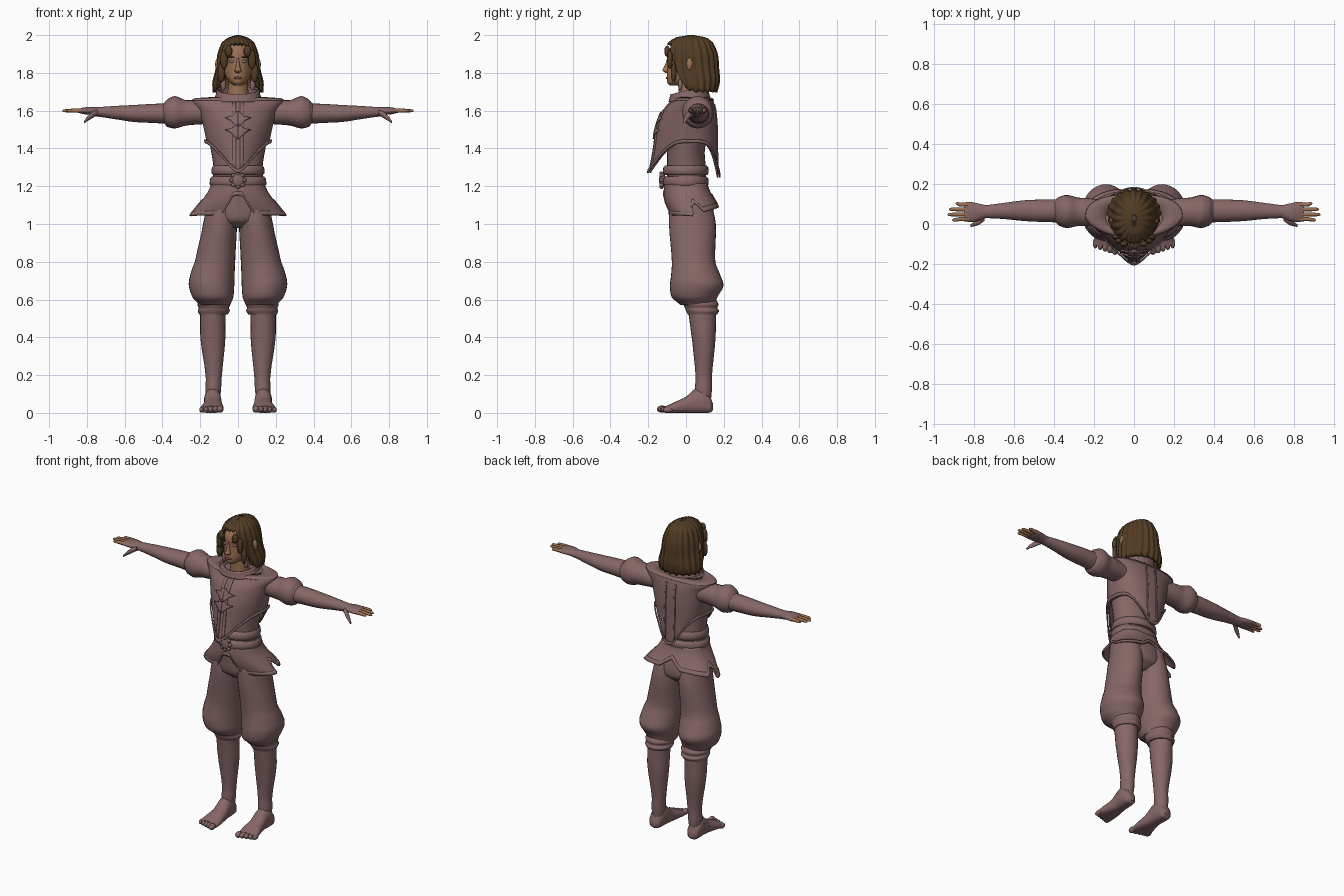
import bpy, bmesh, math
from mathutils import Vector

if "Cube" in bpy.data.objects:
    bpy.data.objects.remove(bpy.data.objects["Cube"])

def material(name, rgb):
    m = bpy.data.materials.new(name)
    m.diffuse_color = (*rgb, 1)
    m.use_nodes = True
    m.node_tree.nodes["Principled BSDF"].inputs["Base Color"].default_value = m.diffuse_color
    return m

CLOTH = material("mauve cloth", (0.24, 0.135, 0.135))
HAIR = material("brown hair", (0.085, 0.045, 0.018))
SKIN = material("tan skin", (0.33, 0.165, 0.085))
LIPS = material("dark lips", (0.2, 0.075, 0.05))
EYES = material("grey mauve eyes", (0.26, 0.2, 0.22))

def finish(name, bm, mat, mirror=False, thick=0, angle=50):
    bmesh.ops.recalc_face_normals(bm, faces=bm.faces)
    me = bpy.data.meshes.new(name)
    bm.to_mesh(me)
    bm.free()
    ob = bpy.data.objects.new(name, me)
    bpy.context.collection.objects.link(ob)
    me.materials.append(mat)
    bpy.ops.object.select_all(action='DESELECT')
    bpy.context.view_layer.objects.active = ob
    ob.select_set(True)
    bpy.ops.object.shade_smooth_by_angle(angle=math.radians(angle))
    if thick:
        s = ob.modifiers.new("thickness", 'SOLIDIFY')
        s.thickness, s.offset = thick, -1
    if mirror:
        ob.modifiers.new("mirror", 'MIRROR').use_mirror_merge = False
    return ob

# A ring is (height along axis, a0, a1, b0, b1): the bounds of a rounded section
def dense(rings, steps=4):
    out = []
    for i in range(len(rings) - 1):
        p = [rings[max(0, min(len(rings) - 1, i + k))] for k in (-1, 0, 1, 2)]
        for s in range(steps):
            t = s / steps
            r = [0.5 * (2*b + (c - a)*t + (2*a - 5*b + 4*c - d)*t*t + (3*b - a - 3*c + d)*t**3)
                 for a, b, c, d in zip(*p)]
            r[0] = p[1][0] + (p[2][0] - p[1][0]) * t
            out.append(r)
    return out + [list(rings[-1])]

def section(r, th, e=(1, 1)):
    c, s = math.cos(th), math.sin(th)
    k = e[0] if s < 0 else e[1]
    pw = lambda v: math.copysign(abs(v) ** k, v) if abs(v) > 1e-6 else 0
    return (r[1] + r[2]) / 2 + (r[2] - r[1]) / 2 * pw(c), (r[3] + r[4]) / 2 + (r[4] - r[3]) / 2 * pw(s)

def skin_rows(bm, rows, caps):
    vs = [[bm.verts.new(p) for p in row] for row in rows]
    n = len(vs[0])
    for a, b in zip(vs, vs[1:]):
        for i in range(n):
            bm.faces.new((a[i], a[(i+1) % n], b[(i+1) % n], b[i]))
    if caps:
        bm.faces.new(vs[0])
        bm.faces.new(vs[-1])

def loft(name, rings, mat, axis='Z', sides=24, mirror=False, e=(1, 1), steps=4):
    put = {'Z': lambda h, a, b: (a, b, h), 'X': lambda h, a, b: (h, a, b), 'Y': lambda h, a, b: (a, h, b)}[axis]
    bm = bmesh.new()
    skin_rows(bm, [[put(r[0], *section(r, 2*math.pi*i/sides, e)) for i in range(sides)]
                   for r in dense(rings, steps)], True)
    return finish(name, bm, mat, mirror)

def sym(rows):
    return [(z, -w, w, y0, y1) for z, w, y0, y1 in rows]

def at(rings, z):
    for a, b in zip(rings, rings[1:]):
        if b[0] <= z <= a[0]:
            t = (a[0] - z) / (a[0] - b[0])
            return [p + (q - p) * t for p, q in zip(a, b)]
    return rings[0] if z > rings[0][0] else rings[-1]

# Open shell whose upper and lower edges vary with direction
def shell(name, rings, top, bottom, mat, e=(1, 1), sides=64, n=18, grow=0, wave=0, thick=0.008, bias=1.0):
    d = dense(rings)
    rows = []
    for j in range(n + 1):
        row = []
        for i in range(sides):
            th = 2 * math.pi * i / sides
            z = top(th) + (bottom(th) - top(th)) * (j / n) ** bias
            r = at(d, z)
            g = grow + wave * math.cos(th * 20) * min(1, j / 5)
            row.append((*section([z, r[1]-g, r[2]+g, r[3]-g, r[4]+g], th, e), z))
        rows.append(row)
    bm = bmesh.new()
    skin_rows(bm, rows, False)
    return finish(name, bm, mat, thick=thick)

def ball(name, loc, size, mat, mirror=False):
    bm = bmesh.new()
    bmesh.ops.create_uvsphere(bm, u_segments=16, v_segments=10, radius=1)
    for v in bm.verts:
        v.co = Vector(p + c * s for p, c, s in zip(loc, v.co, size))
    return finish(name, bm, mat, mirror)

# Hips, waist and neck
loft("torso", sym([(1.66, .12, -.05, .12), (1.5, .155, -.11, .13), (1.4, .145, -.1, .1), (1.3, .13, -.1, .105),
                   (1.2, .14, -.1, .11), (1.1, .17, -.095, .14), (1.02, .165, -.085, .145), (.98, .06, -.04, .1)]), CLOTH, sides=32)
loft("neck", sym([(1.64, .06, -.04, .08), (1.77, .05, -.04, .07)]), SKIN)

# Trousers, cuffs and lower legs
loft("trouser_leg", [(1.14, .005, .165, -.085, .13), (1.0, .005, .185, -.09, .158), (.8, .015, .228, -.075, .155),
                     (.72, .018, .255, -.08, .185), (.67, .02, .26, -.085, .198), (.61, .025, .24, -.075, .165),
                     (.57, .04, .205, -.03, .155)], CLOTH, mirror=True, sides=32)
loft("trouser_cuff", [(.6, .05, .2, -.02, .16), (.575, .04, .215, -.015, .172), (.555, .048, .208, -.005, .166),
                      (.54, .043, .213, 0, .175), (.52, .055, .205, .01, .165)], CLOTH, mirror=True)
loft("lower_leg", [(.56, .065, .2, .01, .16), (.46, .067, .2, .022, .158), (.38, .068, .197, .033, .155),
                   (.2, .085, .172, .05, .138), (.12, .09, .172, .047, .137), (.04, .1, .165, .05, .13)], CLOTH, mirror=True)

# Feet and toes
loft("foot", [(.143, .115, .155, .015, .05), (.13, .1, .172, .002, .085), (.09, .09, .18, 0, .13), (.045, .088, .178, 0, .125),
              (0, .084, .182, 0, .085), (-.06, .077, .196, 0, .058), (-.11, .078, .203, 0, .036)], CLOTH, 'Y', mirror=True, e=(.7, 1))
for k in range(5):
    ball(f"toe_{k+1}", (.095 + k*.0245, -.128 + k*.008, .02 - k*.001), (.018 - k*.0015, .026, .019 - k*.001), CLOTH, True)

# Jacket with pointed front and back tails
J = sym([(1.675, .1, -.06, .1), (1.665, .235, -.065, .14), (1.6, .205, -.12, .157), (1.5, .18, -.155, .165),
         (1.43, .165, -.165, .165), (1.35, .14, -.178, .168), (1.25, .115, -.198, .172)])
JE = (1.2, .8)
def jacket_hem(th):
    s = math.sin(th)
    return 1.43 - (.16 * (-s) ** 3 if s < 0 else .185 * s ** 5)
shell("jacket", J, lambda th: 1.675, jacket_hem, CLOTH, JE, n=24, bias=1.6)
shell("jacket_hem_band", J, lambda th: jacket_hem(th) + .018, jacket_hem, CLOTH, JE, n=2, grow=.004)
shell("shoulder_edge", J, lambda th: 1.672, lambda th: 1.655, CLOTH, JE, n=3, grow=.005)
shell("collar", sym([(1.74, .105, -.085, .118), (1.69, .108, -.075, .115), (1.64, .125, -.085, .13)]),
      lambda th: 1.71 + .025 * math.sin(th), lambda th: 1.645, CLOTH, n=6)
shell("collar_rim", sym([(1.74, .105, -.085, .118), (1.69, .108, -.075, .115)]),
      lambda th: 1.712 + .025 * math.sin(th), lambda th: 1.7 + .025 * math.sin(th), CLOTH, n=2, grow=.005)

# Raised trim laid on the jacket surface: (z, inner x, outer x)
JD = dense(J)
def trim(name, spans, side, lift=.008):
    bm = bmesh.new()
    def point(x, z):
        r = at(JD, z)
        k = JE[0] if side < 0 else JE[1]
        c = min(1, x / r[2]) ** (1 / k)
        y = (r[3] + r[4]) / 2 + side * (r[4] - r[3]) / 2 * math.sqrt(1 - c * c) ** k
        return bm.verts.new((x, y + side * lift, z))
    rows = [[point(a + (b - a) * i / 3, z) for i in range(4)] for z, a, b in spans]
    for p, q in zip(rows, rows[1:]):
        for i in range(3):
            bm.faces.new((p[i], p[i+1], q[i+1], q[i]))
    finish(name, bm, CLOTH, True, .009)

zs = [1.655 - .03 * i for i in range(13)]
trim("front_placket", [(z, .012, .03) for z in zs], -1)
trim("back_seam_strip", [(z - .02, .028, .038) for z in zs], 1, .005)
for k, zc in enumerate((1.555, 1.49)):
    trim(f"star_clasp_{k+1}", [(zc + .04, 0, .006), (zc + .018, 0, .028), (zc + .009, 0, .07), (zc - .006, 0, .04),
                               (zc - .018, 0, .028), (zc - .04, 0, .006)], -1, .014)

# Belts and buckle
for k, (z, w) in enumerate(((1.285, .138), (1.225, .147))):
    loft(f"belt_{k+1}", sym([(z + .026, w - .008, -.11, .108), (z + .015, w, -.12, .118), (z - .015, w + .003, -.122, .12),
                             (z - .026, w - .006, -.112, .112)]), CLOTH, sides=32, steps=2)
ball("buckle", (0, -.125, 1.232), (.036, .018, .04), CLOTH)
for k in range(8):
    a = k * math.pi / 4
    ball(f"buckle_stud_{k+1}", (.034 * math.cos(a), -.13, 1.232 + .036 * math.sin(a)), (.011, .011, .011), CLOTH)

# Flared skirt panels, open at front and back and notched at the sides
S = sym([(1.215, .142, -.115, .115), (1.17, .16, -.118, .13), (1.11, .205, -.11, .165), (1.03, .265, -.08, .2)])
def skirt_hem(th):
    c, s = abs(math.cos(th)), math.sin(th)
    if s < 0:
        z = 1.045 if c > .32 else 1.15 - .105 * max(0, (c - .12) / .2)
    else:
        z = 1.06 + .03 * s if c > .25 else 1.14 - .05 * c / .25
    return z + max(0, .055 - abs(s - .08) * .3)
SE = (.9, .8)
shell("skirt", S, lambda th: 1.215, skirt_hem, CLOTH, SE, sides=96, n=10)
shell("skirt_hem_band", S, lambda th: skirt_hem(th) + .022, skirt_hem, CLOTH, SE, sides=96, n=2, grow=.004)

# Sleeves, forearms and hands
loft("puff_sleeve", [(.15, 0, .12, 1.53, 1.64), (.24, -.01, .13, 1.525, 1.655), (.28, -.01, .132, 1.52, 1.657),
                     (.335, -.02, .145, 1.506, 1.677), (.375, -.008, .135, 1.515, 1.66), (.395, .01, .12, 1.535, 1.638)],
     CLOTH, 'X', mirror=True)
loft("forearm", [(.36, .008, .122, 1.53, 1.638), (.45, .01, .122, 1.535, 1.636), (.55, .015, .118, 1.54, 1.63),
                 (.65, .025, .105, 1.555, 1.625), (.76, .03, .092, 1.57, 1.618)], CLOTH, 'X', mirror=True)
loft("palm", [(.72, .035, .09, 1.57, 1.616), (.78, .015, .103, 1.577, 1.62), (.82, .01, .11, 1.582, 1.616),
              (.845, .014, .108, 1.588, 1.61)], CLOTH, 'X', mirror=True)
for k, (y, ye, tip) in enumerate(((.024, .02, .908), (.048, .047, .93), (.073, .073, .922), (.097, .102, .89))):
    loft(f"finger_{k+1}", [(.82, y-.011, y+.011, 1.588, 1.611), (.87, y-.01, y+.01, 1.59, 1.611),
                           (tip-.008, ye-.008, ye+.008, 1.592, 1.607), (tip, ye-.003, ye+.003, 1.596, 1.602)], SKIN, 'X', 12, True)
loft("thumb", [(.745, .015, .055, 1.575, 1.605), (.775, -.005, .028, 1.558, 1.592), (.8, -.012, .01, 1.543, 1.568),
               (.816, -.015, -.002, 1.533, 1.546)], CLOTH, 'X', 12, True)

# Head and face
loft("head", sym([(1.97, .03, -.03, .06), (1.95, .06, -.07, .11), (1.91, .076, -.095, .13), (1.86, .077, -.097, .135),
                  (1.81, .073, -.1, .11), (1.775, .062, -.101, .07), (1.748, .042, -.099, .04), (1.733, .02, -.086, .01)]), SKIN, sides=32)
loft("nose", sym([(1.88, .006, -.1, -.08), (1.85, .009, -.108, -.08), (1.82, .014, -.122, -.08),
                  (1.81, .018, -.123, -.08), (1.8, .01, -.108, -.08)]), SKIN, sides=12)
ball("eye", (.032, -.085, 1.86), (.015, .009, .007), EYES, True)
ball("eyebrow", (.034, -.087, 1.884), (.021, .009, .004), HAIR, True)
ball("lips", (0, -.098, 1.773), (.022, .009, .007), LIPS)
ball("ear", (.105, .02, 1.845), (.016, .018, .035), SKIN, True)
ball("earring", (.078, -.03, 1.738), (.014, .012, .032), CLOTH, True)

# Chin length hair, parted over the face, with grooved strands
def hair_edge(th):
    s = -math.sin(th)
    t = max(0, min(1, (s - .48) / .4))
    return 1.7 + .03 * max(0, s) + (.225 * t if t > 0 else 0) - .004 * math.cos(th * 20)
H = sym([(2.0, .012, .01, .045), (1.988, .05, -.05, .105), (1.96, .083, -.092, .14), (1.9, .105, -.107, .165),
         (1.82, .115, -.1, .172), (1.75, .132, -.075, .176), (1.69, .13, -.055, .16)])
shell("hair", H, lambda th: 2.0, hair_edge, HAIR, sides=160, n=20, wave=.004, thick=.02, bias=1.5)
ball("hair_crown", (0, .03, 1.93), (.08, .1, .068), HAIR)
for k, (x, y, z) in enumerate(((.05, -.1, 1.915), (.074, -.085, 1.87), (.088, -.065, 1.8))):
    ball(f"hair_lock_{k+1}", (x, y, z), (.02, .015, .05 if k else .03), HAIR, True)
